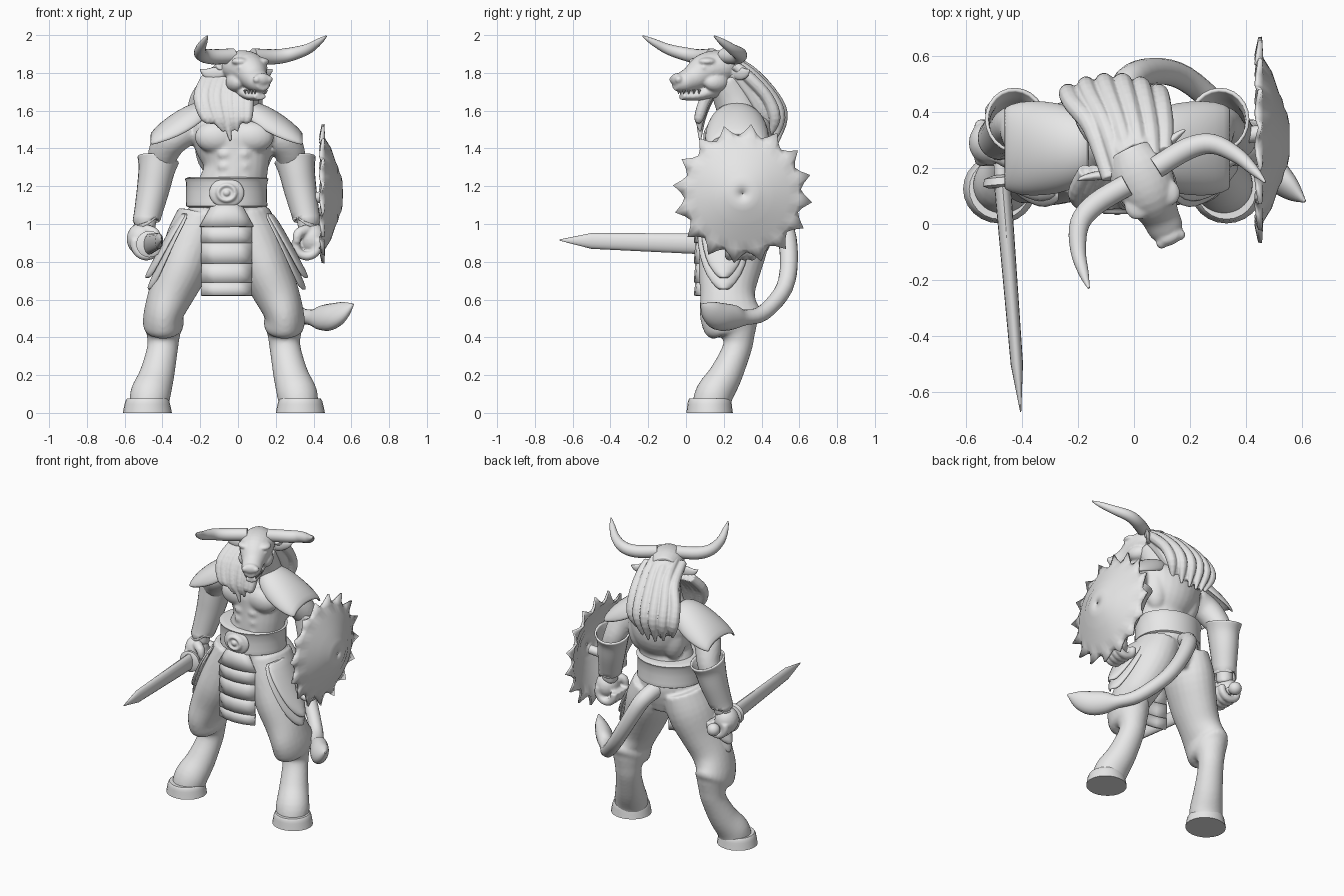
import bpy, bmesh
from math import sin, cos, pi, radians
from mathutils import Vector, Matrix

default_cube = bpy.data.objects.get("Cube")
if default_cube:
    bpy.data.objects.remove(default_cube)

grey = bpy.data.materials.new("plain_grey")
grey.use_nodes = True
grey.diffuse_color = (.8, .8, .8, 1)
grey.node_tree.nodes["Principled BSDF"].inputs["Base Color"].default_value = grey.diffuse_color

MIDDLE = -.06            # body centre line
STANCE = -.075           # centre line between the feet
SIDES = {"left": 1, "right": -1}


def mirrored(points, side, middle=MIDDLE):
    return [(middle + side * p[0], *p[1:]) for p in points]


def skin(bm, rows, closed=True, caps=False):
    """Bridge rows of points with quads."""
    rings = [[bm.verts.new(p) for p in row] for row in rows]
    for a, b in zip(rings, rings[1:]):
        count = len(a)
        for i in range(count if closed else count - 1):
            j = (i + 1) % count
            bm.faces.new((a[i], a[j], b[j], b[i]))
    if caps:
        bm.faces.new(rings[0])
        bm.faces.new(rings[-1])


def tube(bm, points, axis=(1, 0, 0), seg=18, steps=4, caps=True):
    """Spline loft; each point is x, y, z and one or two radii."""
    pts = [Vector(p if len(p) == 5 else (*p, p[-1])) for p in points]
    last, path = len(pts) - 1, []
    for i in range(last):
        a, b, c, d = pts[max(i - 1, 0)], pts[i], pts[i + 1], pts[min(i + 2, last)]
        for k in range(steps):
            t = k / steps
            path.append(b + (c - a + (a * 2 - b * 5 + c * 4 - d + ((b - c) * 3 + d - a) * t) * t) * (t / 2))
    path.append(pts[-1])
    rows, axis = [], Vector(axis)
    for i, p in enumerate(path):
        ahead, behind = path[min(i + 1, len(path) - 1)], path[max(i - 1, 0)]
        tangent = (Vector(ahead[:3]) - Vector(behind[:3])).normalized()
        u = (axis - tangent * axis.dot(tangent)).normalized() * max(p[3], .002)
        v = tangent.cross(u).normalized() * max(p[4], .002)
        angles = [2 * pi * k / seg for k in range(seg)]
        rows.append([Vector(p[:3]) + u * cos(a) + v * sin(a) for a in angles])
    skin(bm, rows, caps=caps)


def blob(bm, centre, radii):
    matrix = Matrix.Translation(centre) @ Matrix.Diagonal((*radii, 1))
    bmesh.ops.create_uvsphere(bm, u_segments=20, v_segments=12, radius=1, matrix=matrix)


def finish(name, bm, fuse=0, thick=0, subdivide=0, matrix=None):
    """Turn a bmesh into an object, optionally fusing its shells."""
    if matrix:
        bm.transform(matrix)
    bmesh.ops.recalc_face_normals(bm, faces=bm.faces)
    mesh = bpy.data.meshes.new(name)
    bm.to_mesh(mesh)
    bm.free()
    mesh.materials.append(grey)
    ob = bpy.data.objects.new(name, mesh)
    bpy.context.collection.objects.link(ob)
    bpy.ops.object.select_all(action='DESELECT')
    ob.select_set(True)
    bpy.context.view_layer.objects.active = ob
    bpy.ops.object.shade_smooth_by_angle(angle=radians(40))
    if thick:
        solid = ob.modifiers.new("thickness", 'SOLIDIFY')
        solid.thickness = thick
        solid.offset = 0
    if subdivide:
        ob.modifiers.new("rounding", 'SUBSURF').levels = subdivide
        ob.modifiers["rounding"].render_levels = subdivide
    if fuse:
        remesh = ob.modifiers.new("fuse", 'REMESH')
        remesh.mode = 'VOXEL'
        remesh.voxel_size = fuse
        remesh.use_smooth_shade = True
        relax = ob.modifiers.new("relax", 'SMOOTH')
        relax.factor = .5
        relax.iterations = 4


# Body: torso, neck, arms and legs fused into one skin
body = bmesh.new()
tube(body, mirrored([(0, .26, .9, .14, .14), (0, .26, 1.05, .2, .18), (.03, .25, 1.2, .18, .16),
                     (.05, .25, 1.3, .17, .155), (.04, .28, 1.42, .21, .185), (.03, .29, 1.53, .23, .17),
                     (.04, .28, 1.6, .15, .12), (.06, .25, 1.68, .115, .11), (.09, .2, 1.78, .09, .09)], 1), seg=28)
for side in SIDES.values():
    chest = MIDDLE + .04
    blob(body, (chest + side * .095, .16, 1.46), (.115, .07, .085))
    blob(body, (chest + side * .12, .34, 1.42), (.09, .08, .16))
    for row in range(3):
        blob(body, (chest + side * .045, .125, 1.24 + row * .065), (.045, .03, .033))
    arm = [(.2, .28, 1.5, .08), (.28, .28, 1.46, .09), (.325, .31, 1.4, .085), (.355, .35, 1.31, .072),
           (.385, .35, 1.22, .065), (.42, .31, 1.05, .055), (.43, .3, .96, .05)]
    tube(body, mirrored(arm, side))
    leg = [(.115, .27, 1.05, .13, .17), (.155, .26, .92, .15, .18), (.22, .23, .76, .135, .165),
           (.28, .22, .63, .12, .145), (.318, .23, .53, .105, .158), (.32, .255, .47, .108, .155),
           (.32, .275, .42, .09, .095), (.325, .27, .34, .082, .077), (.355, .21, .2, .093, .088),
           (.388, .15, .1, .107, .1), (.4, .132, .03, .1, .1)]
    tube(body, mirrored(leg, side, STANCE), seg=24)
finish("body", body, fuse=.011)

# Hooves, bracers, hands, shoulder pads and hip plates on both sides
for label, side in SIDES.items():
    hoof = bmesh.new()
    outline = [(0, .13, .123), (.03, .124, .119), (.06, .117, .115), (.075, .108, .108)]
    tube(hoof, mirrored([(.405, .125, z, across, deep) for z, across, deep in outline], side, STANCE),
         steps=2, seg=24)
    finish(label + "_hoof", hoof)

    bracer = bmesh.new()
    tube(bracer, mirrored([(.362, .37, 1.34, .105, .115), (.372, .355, 1.28, .09, .1), (.39, .34, 1.18, .08, .088),
                           (.42, .31, 1.04, .067, .07), (.422, .307, 1.02, .072, .074)], side), seg=24, caps=False)
    finish(label + "_bracer", bracer, thick=.012)

    hand = bmesh.new()
    blob(hand, (MIDDLE + side * .455, .29, .92), (.075, .08, .085))
    for finger in range(4):
        y = .23 + finger * .04
        curl = [radians(20 - step * 35) for step in range(7)]
        tube(hand, mirrored([(.425 + .062 * cos(a), y, .895 + .065 * sin(a), .024) for a in curl], side),
             axis=(0, 1, 0), seg=12)
    tube(hand, mirrored([(.43, .25, .97, .03), (.38, .22, .95, .028), (.37, .215, .9, .02)], side),
         axis=(0, 1, 0), seg=12)
    finish(label + "_hand", hand, fuse=.008)

    pad = bmesh.new()
    arches = [(.1, .1, 1.57, .07), (.17, .15, 1.51, .13), (.26, .165, 1.46, .135),
              (.35, .165, 1.43, .1), (.405, .14, 1.415, .055)]
    rows = [mirrored([(x, .27 + depth * cos(pi * k / 12), base + rise * sin(pi * k / 12))
                      for k in range(13)], side) for x, depth, base, rise in arches]
    skin(pad, rows, closed=False)
    finish(label + "_shoulder_pad", pad, thick=.016, subdivide=1)

    for layer, shrink in enumerate((1, .85)):
        plate = bmesh.new()
        outline = [(.225, 1.06, .12), (.285, .95, .15), (.34, .83, .13), (.385, .73, .1), (.42, .65, .03)]
        rows = [mirrored([(x + layer * .012 - .03 * v * v, .2 + width * shrink * v, 1.06 - (1.06 - z) * shrink)
                          for v in (-1, -.6, -.2, .2, .6, 1)], side) for x, z, width in outline]
        skin(plate, rows, closed=False)
        finish(label + "_hip_plate_" + "ab"[layer], plate, thick=.018, subdivide=1)

# Belt and buckle
belt = bmesh.new()
tube(belt, mirrored([(0, .255, 1.085, .19, .17), (0, .255, 1.095, .215, .195), (0, .255, 1.12, .214, .194),
                     (0, .255, 1.22, .215, .192), (0, .255, 1.24, .222, .2), (0, .255, 1.25, .19, .17)], 1),
     steps=2, seg=36)
finish("belt", belt)
buckle = bmesh.new()
blob(buckle, (MIDDLE, .07, 1.165), (.095, .025, .08))
turn = [2 * pi * k / 16 for k in range(17)]
tube(buckle, [(MIDDLE + .045 * cos(a), .047, 1.165 + .04 * sin(a), .012) for a in turn], axis=(0, 1, 0), seg=10)
blob(buckle, (MIDDLE, .05, 1.165), (.022, .02, .02))
finish("belt_buckle", buckle, fuse=.006)

# Loincloth of overlapping plates
bounds = [1.1, .985, .9, .79, .69, .62]
for i, (top, bottom) in enumerate(zip(bounds, bounds[1:])):
    flap = bmesh.new()
    upper, lower = (.075, .14) if i == 0 else (.13, .132)
    skin(flap, [[(MIDDLE + half * v, y + .03 * v * v, z) for v in (-1, -.5, 0, .5, 1)]
                for half, y, z in ((upper, .06, top), ((upper + lower) / 2, .056, (top + bottom) / 2),
                                   (lower, .052, bottom))], closed=False)
    finish("loincloth_plate_" + "abcde"[i], flap, thick=.022)

# Head, turned towards its left
head_spot = Matrix.Translation((.027, .17, 1.8))
head_place = head_spot @ Matrix.Rotation(radians(25), 4, 'Z')
horn_place = head_spot @ Matrix.Rotation(radians(31), 4, 'Z')
head = bmesh.new()
tube(head, [(0, .1, .02, .08, .08), (0, .02, .03, .11, .09), (0, -.07, .015, .1, .09),
            (0, -.15, -.03, .07, .068), (0, -.21, -.05, .062, .055), (0, -.255, -.055, .038, .038)], seg=24)
tube(head, [(0, -.02, -.08, .075, .055), (0, -.13, -.12, .052, .028), (0, -.215, -.125, .035, .018)])
blob(head, (0, -.24, -.035), (.05, .028, .034))
for side in SIDES.values():
    blob(head, (side * .06, -.09, .06), (.045, .05, .022))
    blob(head, (side * .07, -.115, .028), (.018, .02, .014))
    blob(head, (side * .036, -.247, -.035), (.02, .02, .02))
    blob(head, (side * .065, -.04, -.05), (.045, .07, .05))
    tube(head, mirrored([(.08, .05, 0, .025, .02), (.13, .065, -.005, .036, .018),
                         (.18, .08, 0, .026, .012), (.215, .085, .02, .004)], side, 0), axis=(0, 0, 1))
finish("head", head, fuse=.007, matrix=head_place)

teeth = bmesh.new()
for side in SIDES.values():
    for k in range(4):
        y = -.135 - k * .027
        tube(teeth, [(side * (.053 - k * .006), y, -.09, .009), (side * (.048 - k * .006), y, -.112, .002)],
             seg=8, steps=1)
finish("teeth", teeth, matrix=head_place)

for label, side in SIDES.items():
    horn = bmesh.new()
    tube(horn, mirrored([(.06, 0, .09, .04), (.19, 0, .085, .04), (.275, -.03, .098, .036),
                         (.33, -.11, .125, .028), (.355, -.19, .165, .018), (.367, -.245, .195, .004)], side, 0),
         axis=(0, 0, 1))
    finish(label + "_horn", horn, matrix=horn_place)

# Mane down the back and locks on the chest
mane = bmesh.new()
tube(mane, [(.02, .24, 1.83, .1, .07), (-.04, .35, 1.7, .15, .09), (-.07, .42, 1.57, .15, .075),
            (-.07, .45, 1.46, .09, .04)])
for i in range(11):
    t = i / 5 - 1
    drop = .04 * t * t + .02 * (i % 2)
    tube(mane, [(.01 + .1 * t, .21 + .05 * t, 1.88 - drop, .025), (-.02 + .13 * t, .34, 1.81 - drop, .033),
                (-.06 + .16 * t, .47 - drop, 1.67, .033), (-.075 + .16 * t, .51 - drop, 1.56, .032),
                (-.075 + .13 * t, .48 - drop, 1.42 + drop, .008)], seg=10)
for i in range(9):
    t = i / 4 - 1
    lift = .1 * abs(t) + .03 * (i % 2)
    tube(mane, [(-.05 + .12 * t, .19, 1.77, .03), (-.075 + .13 * t, .12 - lift / 9, 1.67, .032),
                (-.06 + .11 * t, .08 - lift / 9, 1.56, .026), (-.04 + .07 * t, .075, 1.44 + lift, .006)], seg=10)
finish("mane", mane, fuse=.005)

# Tail with tuft
tail = bmesh.new()
tube(tail, [(-.06, .4, 1.06, .055), (-.02, .51, 1, .052), (.07, .545, .83, .048), (.18, .52, .66, .045),
            (.31, .41, .53, .042), (.39, .31, .505, .042), (.44, .25, .505, .068, .05), (.5, .18, .51, .075, .052),
            (.56, .125, .54, .055, .035), (.61, .08, .575, .005)], axis=(.3, .3, 1))
finish("tail", tail)

# Sword: grip, pommel, round guard and blade
def along(y):
    return (-.458 - .08 * y, y, .897 - .027 * y)

hilt = bmesh.new()
tube(hilt, [(*along(.4), .026), (*along(.13), .026)], axis=(0, 0, 1))
blob(hilt, along(.4), (.042, .042, .042))
tube(hilt, [(*along(y), r) for y, r in ((.175, .03), (.165, .065), (.14, .07), (.13, .05))], axis=(0, 0, 1), steps=1)
finish("sword_hilt", hilt)
blade = bmesh.new()
tube(blade, [(*along(.14), .056, .03), (*along(-.5), .042, .022), (*along(-.67), .003, .002)],
     axis=(0, 0, 1), seg=16, steps=1)
finish("sword_blade", blade)

# Spiked round shield with a softly raised boss
shield = bmesh.new()
profile = [(.0005, .548), (.06, .547), (.09, .541), (.112, .53), (.145, .522), (.165, .511), (.24, .486), (.29, .455)]
spike = [(.37, .45), (.325, .44), (.305, .435), (.325, .44)]
rows = [[(r, x)] * 64 for r, x in profile] + [spike * 16]
skin(shield, [[(x, .3 + r * cos(2 * pi * k / 64 - radians(7)), 1.16 + r * sin(2 * pi * k / 64 - radians(7)))
               for k, (r, x) in enumerate(row)] for row in rows])
finish("shield", shield, thick=.014)
strap = bmesh.new()
tube(strap, [(.5, .33, 1.15, .03), (.42, .32, 1.14, .03), (.35, .31, 1.14, .03)], axis=(0, 0, 1))
finish("shield_strap", strap)
